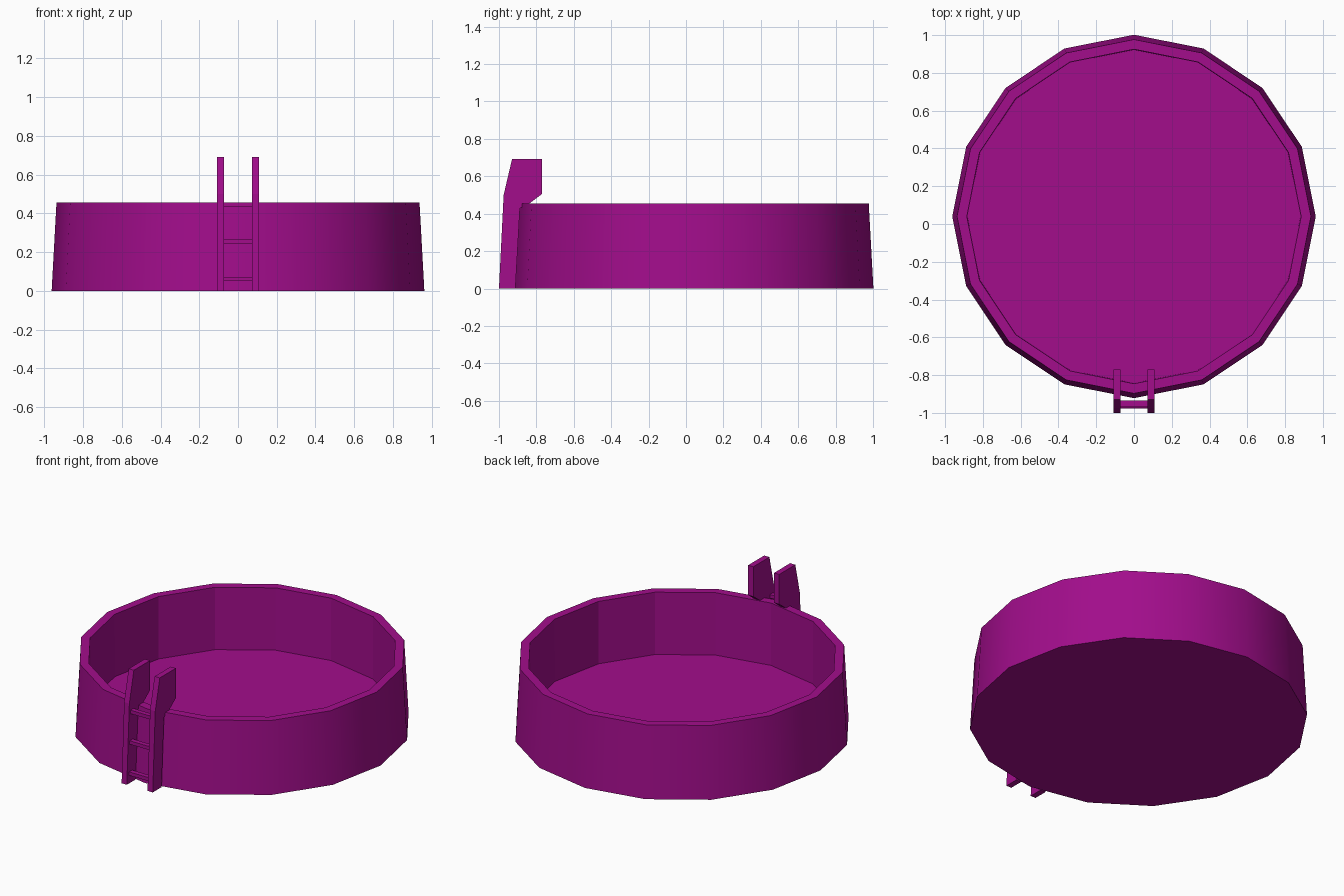
import bpy, bmesh, math

if "Cube" in bpy.data.objects:
    bpy.data.objects.remove(bpy.data.objects["Cube"])

SIDES, CY = 16, 0.04

mat = bpy.data.materials.new("magenta")
mat.diffuse_color = (0.36, 0.004, 0.26, 1)
mat.use_nodes = True
mat.node_tree.nodes["Principled BSDF"].inputs["Base Color"].default_value = mat.diffuse_color


def finish(name, bm):
    bmesh.ops.recalc_face_normals(bm, faces=bm.faces)
    me = bpy.data.meshes.new(name)
    bm.to_mesh(me)
    bm.free()
    me.materials.append(mat)
    ob = bpy.data.objects.new(name, me)
    bpy.context.collection.objects.link(ob)
    return ob


def ring(bm, r, z):
    step = math.tau / SIDES
    return [bm.verts.new((r * math.cos(i * step), CY + r * math.sin(i * step), z))
            for i in range(SIDES)]


def prism(name, profile, x0, x1):
    """Extrude a (y, z) profile from x0 to x1."""
    bm = bmesh.new()
    face = bm.faces.new([bm.verts.new((x0, y, z)) for y, z in profile])
    ext = bmesh.ops.extrude_face_region(bm, geom=[face])["geom"]
    bmesh.ops.translate(bm, vec=(x1 - x0, 0, 0),
                        verts=[v for v in ext if isinstance(v, bmesh.types.BMVert)])
    return finish(name, bm)


# Pool tub: tapered outer wall, flat rim, straight inner wall and floor
bm = bmesh.new()
rings = [ring(bm, r, z) for r, z in
         [(0.962, 0), (0.937, 0.455), (0.885, 0.455), (0.882, 0.065)]]
for k, (a, b) in enumerate(zip(rings, rings[1:])):
    for i in range(SIDES):
        j = (i + 1) % SIDES
        f = bm.faces.new((a[i], a[j], b[j], b[i]))
        f.smooth = k == 0          # only the outside is smooth
bm.faces.new(rings[0])
bm.faces.new(rings[-1])
for v in rings[0] + rings[1]:
    for e in v.link_edges:
        if abs(e.verts[0].co.z - e.verts[1].co.z) < 1e-5:
            e.smooth = False
finish("pool_tub", bm)

# Ladder rails hooked over the rim
rail = [(-1.0, 0), (-0.975, 0.5), (-0.93, 0.692), (-0.77, 0.692),
        (-0.77, 0.505), (-0.85, 0.445), (-0.888, 0.43), (-0.912, 0)]
for name, x in (("ladder_rail_left", -0.108), ("ladder_rail_right", 0.072)):
    prism(name, rail, x, x + 0.036)

# Ladder rungs
for n, (y, z) in enumerate([(-0.977, 0.05), (-0.971, 0.243), (-0.965, 0.433)], 1):
    prism(f"ladder_rung_{n}",
          [(y, z), (y + 0.03, z), (y + 0.03, z + 0.022), (y, z + 0.022)], -0.075, 0.075)
